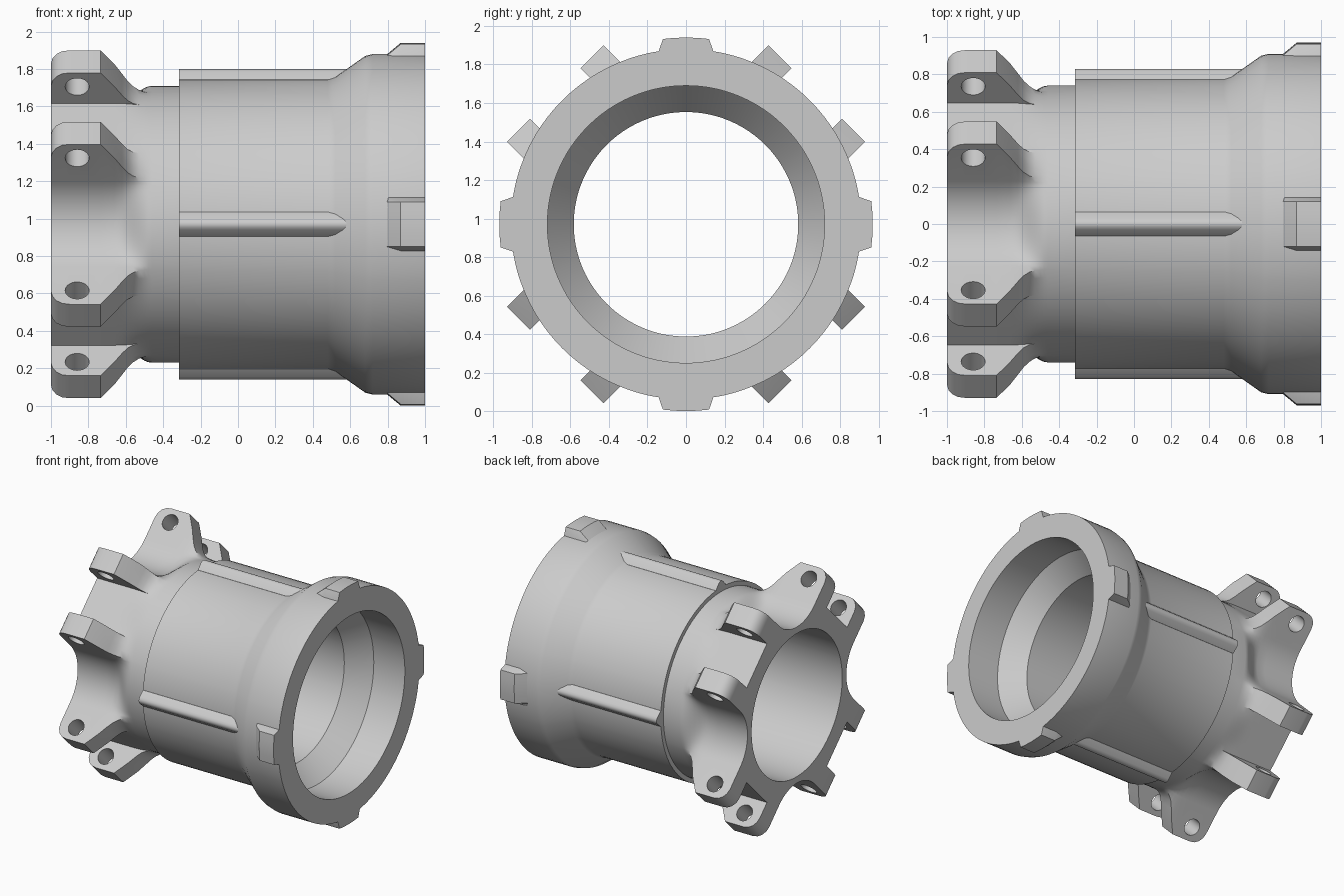
import bpy, bmesh, math
from math import sin, cos, pi, hypot, atan2

cube = bpy.data.objects.get("Cube")
if cube:
    bpy.data.objects.remove(cube, do_unlink=True)

AXIS_Z = 0.97
BORE = 0.583
NECK = 0.74
FLOOR = 0.73            # slot floor between paired lugs
LUG_IN, LUG_OUT = 0.185, 0.355

metal = bpy.data.materials.new("grey_metal")
metal.use_nodes = True
metal.diffuse_color = (0.6, 0.6, 0.6, 1)
metal.node_tree.nodes["Principled BSDF"].inputs["Base Color"].default_value = (0.6, 0.6, 0.6, 1)


def loft(name, rings, ring_loop):
    """Skin closed sections; join last to first or cap the ends."""
    bm = bmesh.new()
    vs = [[bm.verts.new(p) for p in ring] for ring in rings]
    n = len(vs[0])
    pairs = list(zip(vs, vs[1:] + vs[:1])) if ring_loop else list(zip(vs, vs[1:]))
    for a, b in pairs:
        for i in range(n):
            j = (i + 1) % n
            bm.faces.new((a[i], a[j], b[j], b[i]))
    if not ring_loop:
        bm.faces.new(vs[0])
        bm.faces.new(vs[-1])
    bmesh.ops.remove_doubles(bm, verts=bm.verts, dist=0.0002)
    bmesh.ops.recalc_face_normals(bm, faces=bm.faces)
    mesh = bpy.data.meshes.new(name)
    bm.to_mesh(mesh)
    bm.free()
    mesh.materials.append(metal)
    ob = bpy.data.objects.new(name, mesh)
    bpy.context.collection.objects.link(ob)
    return ob


def turned(x, u, v, angle):
    """Point at radial u, sideways v, rotated about the hub axis."""
    return (x, u * cos(angle) - v * sin(angle), AXIS_Z + u * sin(angle) + v * cos(angle))


def smooth(ob):
    bpy.ops.object.select_all(action='DESELECT')
    ob.select_set(True)
    bpy.context.view_layer.objects.active = ob
    bpy.ops.object.shade_smooth_by_angle(angle=math.radians(30))


def half_section(tip):
    """Half of one lug pair: slot floor, lug, then concave valley."""
    pts = [(FLOOR, LUG_IN * i / 4) for i in range(5)]
    pts += [(tip, LUG_IN + (LUG_OUT - LUG_IN) * i / 3) for i in range(4)]
    c, r = 0.679, 0.324
    for i in range(9):
        a = -pi / 2 - pi / 4 * i / 8
        pts.append((c + r * cos(a), c + r * sin(a)))
    return pts


def full_ring(x, half):
    pair = [(u, -v) for u, v in reversed(half[1:-1])] + half
    return [turned(x, u, v, pi / 4 + k * pi / 2) for k in range(4) for u, v in pair]


def flange_ring(x, tip):
    t = min(max((x + 0.66) / 0.2, 0), 1)
    s = t * t * (3 - 2 * t)
    half = []
    for (u, v), (bu, bv) in zip(half_section(tip), half_section(FLOOR)):
        k = NECK / hypot(bu, bv)
        half.append((u + (bu * k - u) * s, v + (bv * k - v) * s))
    return full_ring(x, half)


def round_ring(x, r):
    half = []
    for u, v in half_section(FLOOR):
        a = atan2(v, u)
        half.append((r * cos(a), r * sin(a)))
    return full_ring(x, half)


# Hub shell: lugged flange, neck, barrel, bell mouth and bore
tips = [(-1, FLOOR), (-1, 0.86), (-0.992, 0.9), (-0.97, 0.933), (-0.94, 0.953),
        (-0.9, 0.96), (-0.735, 0.96), (-0.66, 0.855), (-0.62, 0.8), (-0.59, 0.765),
        (-0.56, 0.742), (-0.53, FLOOR), (-0.5, FLOOR), (-0.48, FLOOR), (-0.46, FLOOR)]
profile = [(-0.315, NECK), (-0.315, 0.775), (0.48, 0.775), (0.52, 0.787), (0.68, 0.9),
           (0.72, 0.91), (1, 0.91), (1, 0.72), (0.72, 0.72), (0.55, BORE), (-1, BORE)]
rings = [flange_ring(x, t) for x, t in tips] + [round_ring(x, r) for x, r in profile]
shell = loft("hub_shell", rings, True)

# Cross-drilled lug holes
for k in range(4):
    ang = pi / 4 + k * pi / 2
    circle = [(-0.86 + 0.064 * cos(i * pi / 16), 0.855 + 0.064 * sin(i * pi / 16)) for i in range(32)]
    cutter = loft("hole_cutter", [[turned(x, u, v, ang) for x, u in circle] for v in (-0.42, 0.42)], False)
    cutter.hide_render = True
    mod = shell.modifiers.new("holes", 'BOOLEAN')
    mod.operation = 'DIFFERENCE'
    mod.solver = 'EXACT'
    mod.object = cutter
    bpy.context.view_layer.objects.active = shell
    bpy.ops.object.modifier_apply(modifier=mod.name)
    bpy.data.objects.remove(cutter, do_unlink=True)
smooth(shell)

# Barrel ridges and mouth teeth, one of each per quarter
ridge = [(0.74, -0.065), (0.773, -0.065), (0.815, -0.03), (0.826, -0.015), (0.83, 0),
         (0.826, 0.015), (0.815, 0.03), (0.773, 0.065), (0.74, 0.065)]


def tooth_section(top):
    arc = [(math.sqrt(top * top - v * v), v) for v in (-0.12, -0.06, 0, 0.06, 0.12)]
    return [(0.86, -0.148), (0.89, -0.145)] + arc + [(0.89, 0.145), (0.86, 0.148)]


for k in range(4):
    ang = k * pi / 2
    smooth(loft("barrel_ridge", [[turned(x, u, v, ang) for u, v in ridge] for x in (-0.315, 0.6)], False))
    smooth(loft("mouth_tooth", [[turned(x, u, v, ang) for u, v in tooth_section(top)]
                                for x, top in ((0.795, 0.908), (0.87, 0.97), (1, 0.97))], False))
